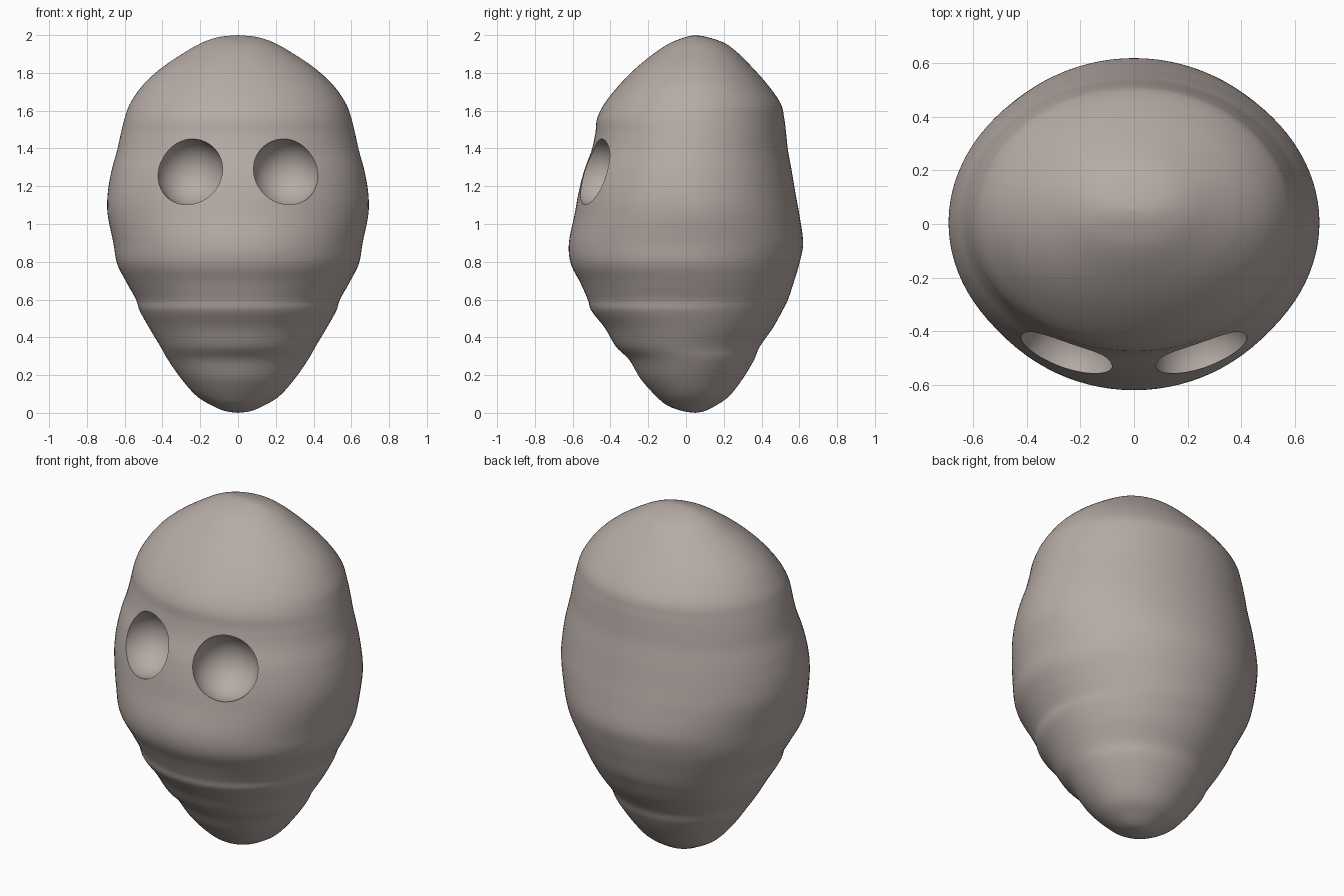
import bpy
import bmesh
import math
from mathutils import Vector

SIDES = 96
STEPS = 6

# Cross-sections from base to crown, in hundredths:
# height, half width, front depth, back depth
SECTIONS = [
    (0, 0, 5, 5), (1, 7, -2, 10), (4, 14, -10, 16), (9, 22, -16, 23),
    (18, 30, -24, 30), (28, 37, -30, 36), (35, 41, -37, 39),
    (45, 47, -43, 46), (54, 52, -50, 51), (60, 54, -52, 54),
    (69, 59, -56, 57), (79, 64, -61, 60), (90, 66, -62, 62),
    (105, 69, -59, 60), (116, 69, -57, 58), (128, 67, -54, 56),
    (139, 64, -50, 54), (148, 62, -48, 53), (156, 60, -47, 52),
    (164, 57, -43, 50), (174, 50, -35, 43), (183, 40, -26, 35),
    (191, 28, -16, 27), (196, 19, -8, 20), (199, 10, 0, 11),
    (200, 0, 5, 5),
]


def smooth_path(points):
    """Catmull-Rom samples through the sections."""
    pts = [Vector(p) / 100 for p in points]
    ends = [2 * pts[0] - pts[1]] + pts + [2 * pts[-1] - pts[-2]]
    out = []
    for a, b, c, d in zip(ends, ends[1:], ends[2:], ends[3:]):
        for i in range(STEPS):
            t = i / STEPS
            out.append((b * 2 + (c - a) * t + (a * 2 - b * 5 + c * 4 - d) * t * t
                        + (b * 3 - a - c * 3 + d) * t ** 3) / 2)
    return out[1:]


def make_object(name, bm, material):
    mesh = bpy.data.meshes.new(name)
    bmesh.ops.recalc_face_normals(bm, faces=bm.faces)
    bm.to_mesh(mesh)
    bm.free()
    mesh.materials.append(material)
    obj = bpy.data.objects.new(name, mesh)
    bpy.context.collection.objects.link(obj)
    return obj


default = bpy.data.objects.get("Cube")
if default:
    bpy.data.objects.remove(default, do_unlink=True)

# Single warm stone colour
stone = bpy.data.materials.new("warm_grey")
stone.use_nodes = True
colour = (0.47, 0.41, 0.38, 1)
stone.diffuse_color = colour
stone.node_tree.nodes["Principled BSDF"].inputs["Base Color"].default_value = colour

# Head: lofted elliptical rings closed by a fan at each end
bm = bmesh.new()
rings = []
for z, width, front, back in smooth_path(SECTIONS):
    middle, depth = (front + back) / 2, (back - front) / 2
    angles = [math.tau * i / SIDES for i in range(SIDES)]
    rings.append([bm.verts.new((width * math.cos(a), middle + depth * math.sin(a), z))
                  for a in angles])
for low, high in zip(rings, rings[1:]):
    for i in range(SIDES):
        j = (i + 1) % SIDES
        bm.faces.new((low[i], low[j], high[j], high[i]))
for ring, z in ((rings[0], 0), (rings[-1], 2)):
    pole = bm.verts.new((0, 0.05, z))
    for i in range(SIDES):
        bm.faces.new((ring[i], ring[(i + 1) % SIDES], pole))
head = make_object("head", bm, stone)

# Eye sockets: mirrored spheres scooped out of the face
for side, label in ((1, "left"), (-1, "right")):
    bm = bmesh.new()
    bmesh.ops.create_uvsphere(bm, u_segments=64, v_segments=32, radius=0.18)
    bmesh.ops.translate(bm, verts=bm.verts, vec=(side * 0.255, -0.485, 1.275))
    cutter = make_object(label + "_socket_cutter", bm, stone)
    cutter.hide_render = True
    cut = head.modifiers.new(label + "_socket", "BOOLEAN")
    cut.operation = "DIFFERENCE"
    cut.solver = "EXACT"
    cut.object = cutter

# Bake the sockets, discard the cutters, then smooth with crisp rims
bpy.context.view_layer.update()
baked = bpy.data.meshes.new_from_object(
    head.evaluated_get(bpy.context.evaluated_depsgraph_get()))
head.modifiers.clear()
head.data = baked
for label in ("left", "right"):
    bpy.data.objects.remove(bpy.data.objects[label + "_socket_cutter"], do_unlink=True)
bpy.ops.object.select_all(action="DESELECT")
head.select_set(True)
bpy.context.view_layer.objects.active = head
bpy.ops.object.shade_smooth_by_angle(angle=math.radians(35))
